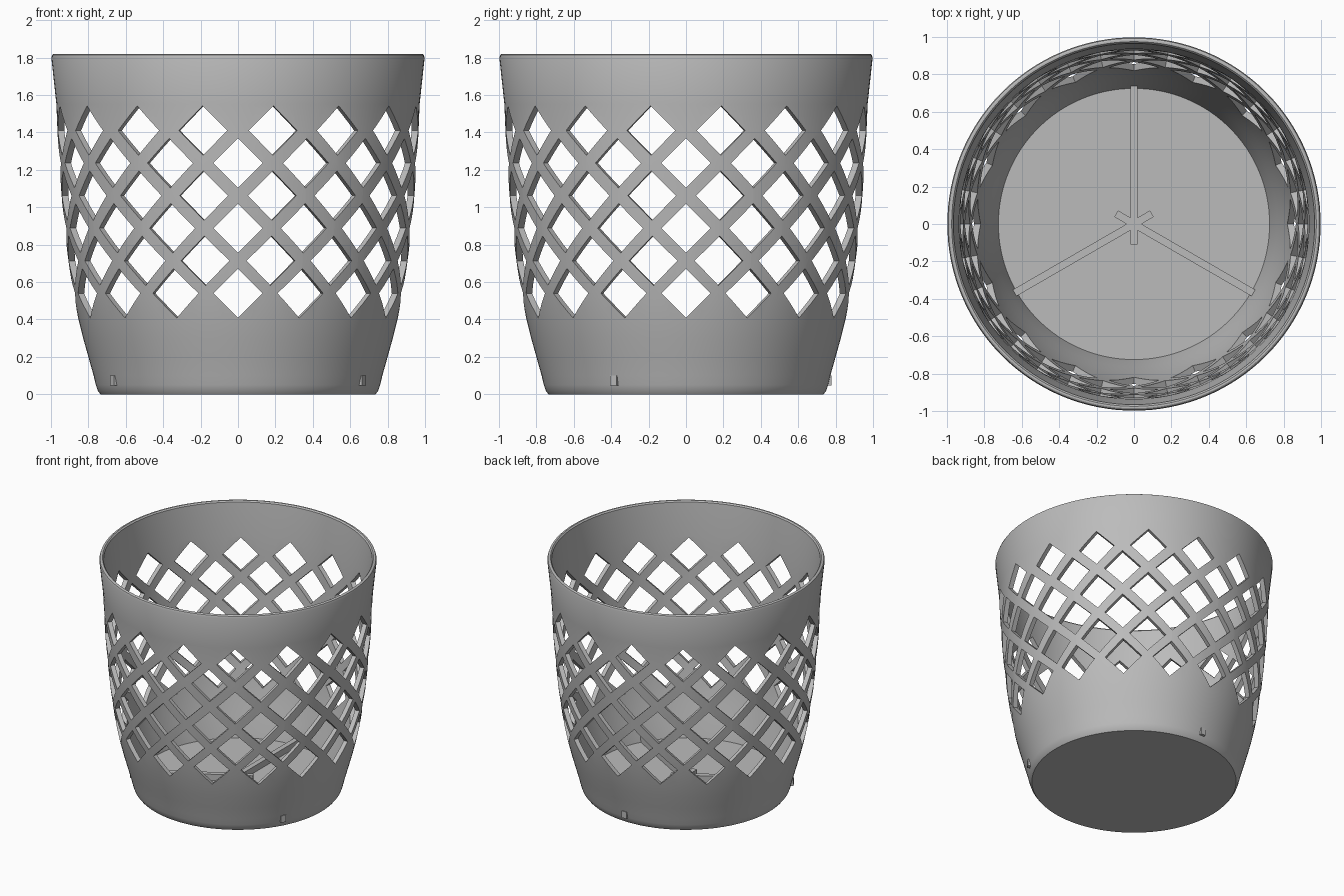
import bpy
import bmesh
from math import radians, cos, sin, tau
from mathutils import Matrix, Vector

cube = bpy.data.objects.get("Cube")
if cube:
    bpy.data.objects.remove(cube, do_unlink=True)

grey = bpy.data.materials.new("plain grey")
grey.use_nodes = True
colour = (0.5, 0.5, 0.5, 1)
grey.diffuse_color = colour
grey.node_tree.nodes["Principled BSDF"].inputs["Base Color"].default_value = colour


def make_object(name, bm):
    bmesh.ops.recalc_face_normals(bm, faces=bm.faces)
    mesh = bpy.data.meshes.new(name)
    bm.to_mesh(mesh)
    bm.free()
    mesh.materials.append(grey)
    obj = bpy.data.objects.new(name, mesh)
    bpy.context.collection.objects.link(obj)
    return obj


def lathe(profile, steps):
    """Revolve a (radius, height) profile and cap both of its ends."""
    bm = bmesh.new()
    rings = [[bm.verts.new((r * cos(tau * i / steps), r * sin(tau * i / steps), z))
              for i in range(steps)] for r, z in profile]
    for low, high in zip(rings, rings[1:]):
        for i in range(steps):
            j = (i + 1) % steps
            bm.faces.new((low[i], low[j], high[j], high[i]))
    bm.faces.new(rings[0])
    bm.faces.new(rings[-1])
    return bm


# Pot shell: outer wall, rounded rim, inner wall and floor
wall = 0.035
outer = [(0.76, 0.05), (0.772, 0.1), (0.8, 0.2), (0.828, 0.3), (0.853, 0.4),
         (0.874, 0.5), (0.891, 0.6), (0.918, 0.8), (0.938, 1.0),
         (0.954, 1.2), (0.965, 1.4), (0.971, 1.55)]
inner = [(r - wall, z) for r, z in reversed(outer)]
rim = [(0.998, 1.8), (0.993, 1.815), (0.985, 1.82), (0.975, 1.82), (0.966, 1.81)]
pot = make_object("pot", lathe([(0.735, 0), (0.75, 0.02)] + outer + rim + inner, 128))

# Diamond holes: staggered rows of radial square prisms
columns, rows = 16, 6
bm = bmesh.new()
for row in range(rows):
    for col in range(columns):
        angle = tau * (col + 0.5 * (row % 2)) / columns
        z = 0.54 + 0.174 * row
        place = (Matrix.Rotation(angle, 4, 'Z') @ Matrix.Translation((0.9, 0, z))
                 @ Matrix.Rotation(radians(90), 4, 'Y'))
        bmesh.ops.create_cone(bm, cap_ends=True, segments=4, radius1=0.132,
                              radius2=0.132, depth=0.36, matrix=place)
cutter = make_object("diamond_cutter", bm)
cutter.hide_render = True

cut = pot.modifiers.new("lattice", 'BOOLEAN')
cut.operation = 'DIFFERENCE'
cut.solver = 'EXACT'
cut.object = cutter
bpy.ops.object.select_all(action='DESELECT')
bpy.context.view_layer.objects.active = pot
pot.select_set(True)
bpy.ops.object.modifier_apply(modifier=cut.name)
bpy.data.objects.remove(cutter, do_unlink=True)
bpy.ops.object.shade_smooth_by_angle(angle=radians(30))

# Floor ribs: three bars crossing at the centre and poking through the wall
start, end, bottom, top = -0.11, 0.778, 0.046, 0.1
for n, degrees in enumerate((90, 210, 330), 1):
    bm = bmesh.new()
    bmesh.ops.create_cube(bm, size=1)
    bmesh.ops.scale(bm, vec=Vector((end - start, 0.04, top - bottom)), verts=bm.verts)
    bmesh.ops.translate(bm, vec=Vector(((start + end) / 2, 0, (bottom + top) / 2)),
                        verts=bm.verts)
    bmesh.ops.rotate(bm, matrix=Matrix.Rotation(radians(degrees), 3, 'Z'), verts=bm.verts)
    make_object(f"floor_rib_{n}", bm)
